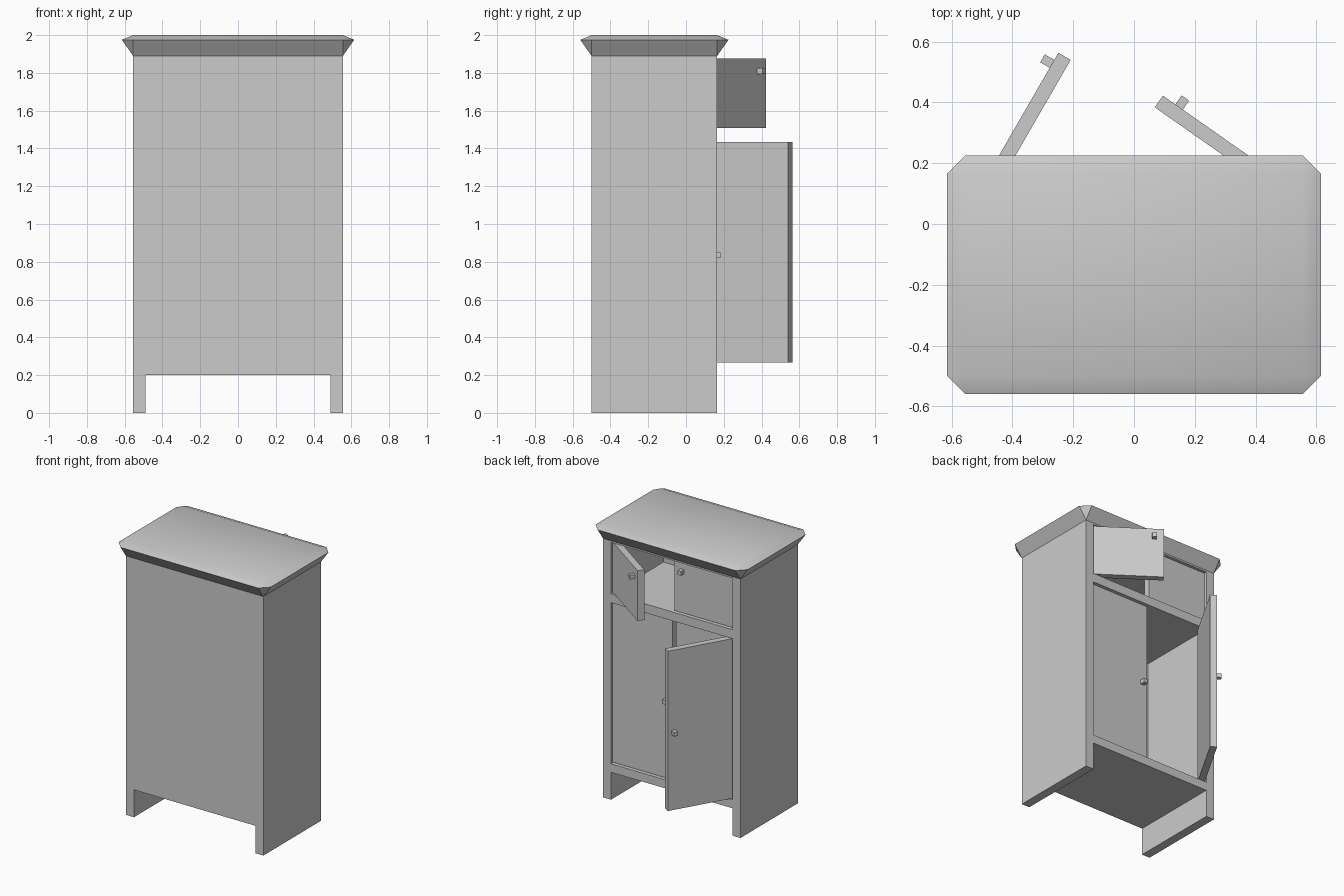
import bpy, bmesh
from math import radians
from mathutils import Matrix, Vector

if "Cube" in bpy.data.objects:
    bpy.data.objects.remove(bpy.data.objects["Cube"])


def add_box(bm, lo, hi):
    lo, hi = Vector(lo), Vector(hi)
    m = Matrix.Translation((lo + hi) / 2) @ Matrix.Diagonal((*(hi - lo), 1))
    bmesh.ops.create_cube(bm, size=1, matrix=m)


def finish(bm, name):
    bmesh.ops.recalc_face_normals(bm, faces=bm.faces)
    me = bpy.data.meshes.new(name)
    bm.to_mesh(me)
    bm.free()
    ob = bpy.data.objects.new(name, me)
    bpy.context.collection.objects.link(ob)
    return ob


def box(name, lo, hi):
    bm = bmesh.new()
    add_box(bm, lo, hi)
    return finish(bm, name)


W, IN = 0.555, 0.49            # outer and inner half width
Y0, Y1 = -0.5, 0.165           # closed side, door side

# carcass: sides reach the floor and act as legs
for s, side in ((-1, "left"), (1, "right")):
    xs = sorted((s * IN, s * W))
    box(side + "_side", (xs[0], Y0, 0), (xs[1], Y1, 1.895))
box("back_panel", (-IN, Y0, 0.2), (IN, Y0 + 0.06, 1.895))
for name, z0, z1 in (("floor_board", 0.2, 0.262), ("middle_shelf", 1.438, 1.503),
                     ("top_board", 1.878, 1.895)):
    box(name, (-IN, Y0 + 0.06, z0), (IN, Y1, z1))

# flared top with clipped corners
E, ZB, ZM, ZT = 0.06, 1.89, 1.975, 2.0
bm = bmesh.new()
for x in (-W, W):
    for y, sy in ((Y0, -1), (Y1, 1)):
        sx = 1 if x > 0 else -1
        for p in ((x, y, ZB), (x, y, ZT), (x + sx * E, y, ZM), (x, y + sy * E, ZM)):
            bm.verts.new(p)
bmesh.ops.convex_hull(bm, input=bm.verts)
bmesh.ops.dissolve_limit(bm, angle_limit=0.01, verts=bm.verts, edges=bm.edges)
top = finish(bm, "flared_top")
bpy.context.view_layer.objects.active = top
top.select_set(True)
bpy.ops.object.shade_smooth_by_angle(angle=radians(30))


# doors hinged at their outer edge, each with a small square knob
def door(name, s, z0, z1, knob_in, knob_z, angle):
    w, t, k = 0.482, 0.047, 0.015
    bm = bmesh.new()
    xs = sorted((0, -s * w))
    add_box(bm, (xs[0], -t, z0), (xs[1], 0, z1))
    kx = -s * (w - knob_in)
    add_box(bm, (kx - k, -0.005, knob_z - k), (kx + k, 0.036, knob_z + k))
    ob = finish(bm, name)
    ob.location = (s * IN, 0.146, 0)
    ob.rotation_euler.z = -s * radians(angle)


door("lower_door_open", -1, 0.267, 1.433, 0.042, 0.835, 60)
door("lower_door_closed", 1, 0.267, 1.433, 0.042, 0.835, 0)
door("upper_door_open", 1, 1.508, 1.875, 0.065, 1.81, 35)
door("upper_door_closed", -1, 1.508, 1.875, 0.065, 1.81, 0)
